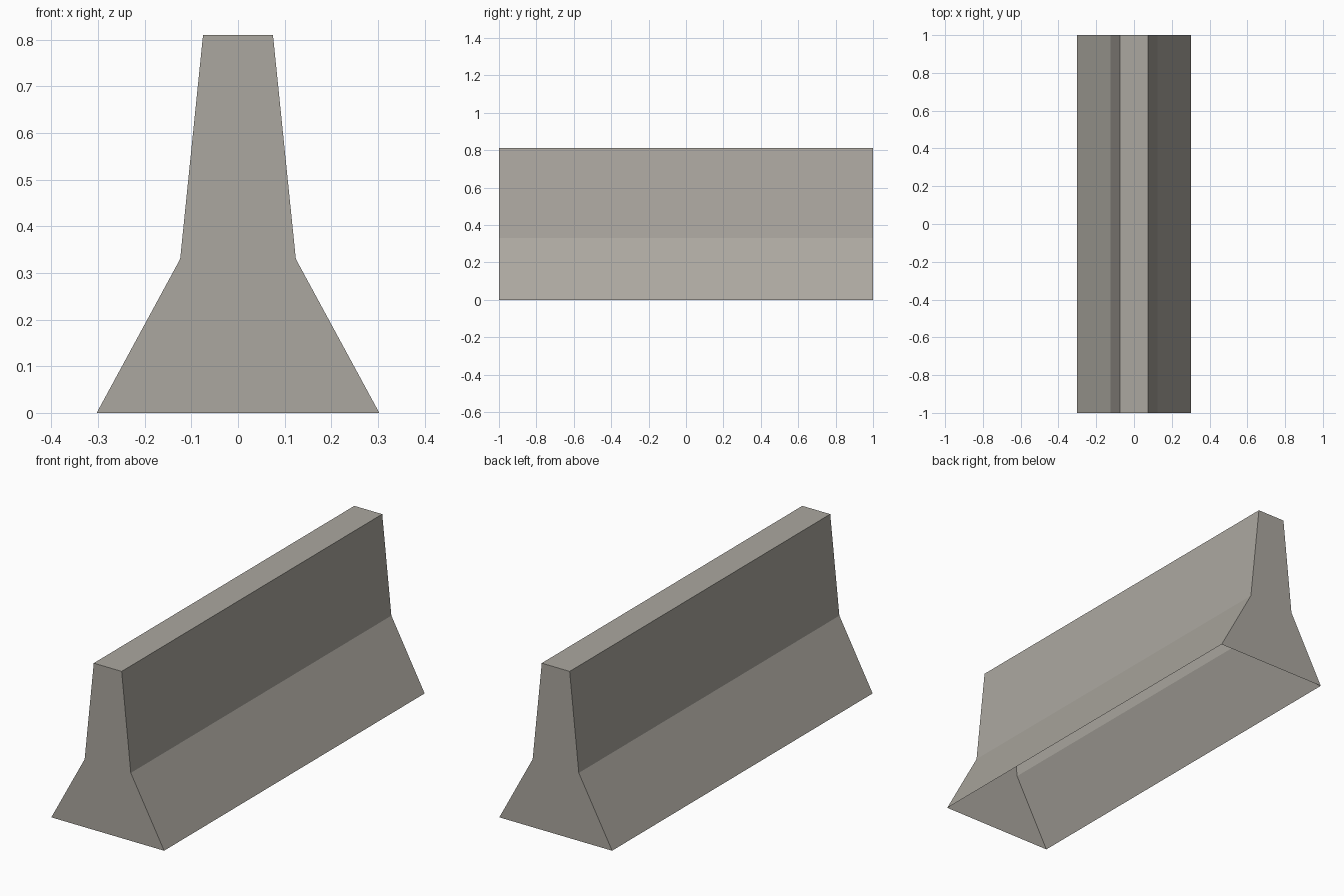
import bpy
import bmesh

cube = bpy.data.objects.get("Cube")
if cube:
    bpy.data.objects.remove(cube, do_unlink=True)

# Concrete material
concrete = bpy.data.materials.new("concrete_grey")
concrete.use_nodes = True
colour = (0.41, 0.39, 0.35, 1.0)
concrete.diffuse_color = colour
concrete.node_tree.nodes["Principled BSDF"].inputs["Base Color"].default_value = colour

# Half profile from foot to crest, mirrored to the full cross-section
LENGTH = 2.0
half = [(0.303, 0.0), (0.124, 0.33), (0.075, 0.81)]
section = half + [(-x, z) for x, z in reversed(half)]

# Barrier: hollow shell, swept along y, open underneath
bm = bmesh.new()
front, back = [[bm.verts.new((x, y, z)) for x, z in section]
               for y in (-LENGTH / 2, LENGTH / 2)]
bm.faces.new(front)
bm.faces.new(reversed(back))
for i in range(len(section) - 1):
    bm.faces.new((front[i + 1], front[i], back[i], back[i + 1]))
bmesh.ops.recalc_face_normals(bm, faces=bm.faces)

mesh = bpy.data.meshes.new("barrier")
bm.to_mesh(mesh)
bm.free()
mesh.materials.append(concrete)
barrier = bpy.data.objects.new("barrier", mesh)
bpy.context.collection.objects.link(barrier)
